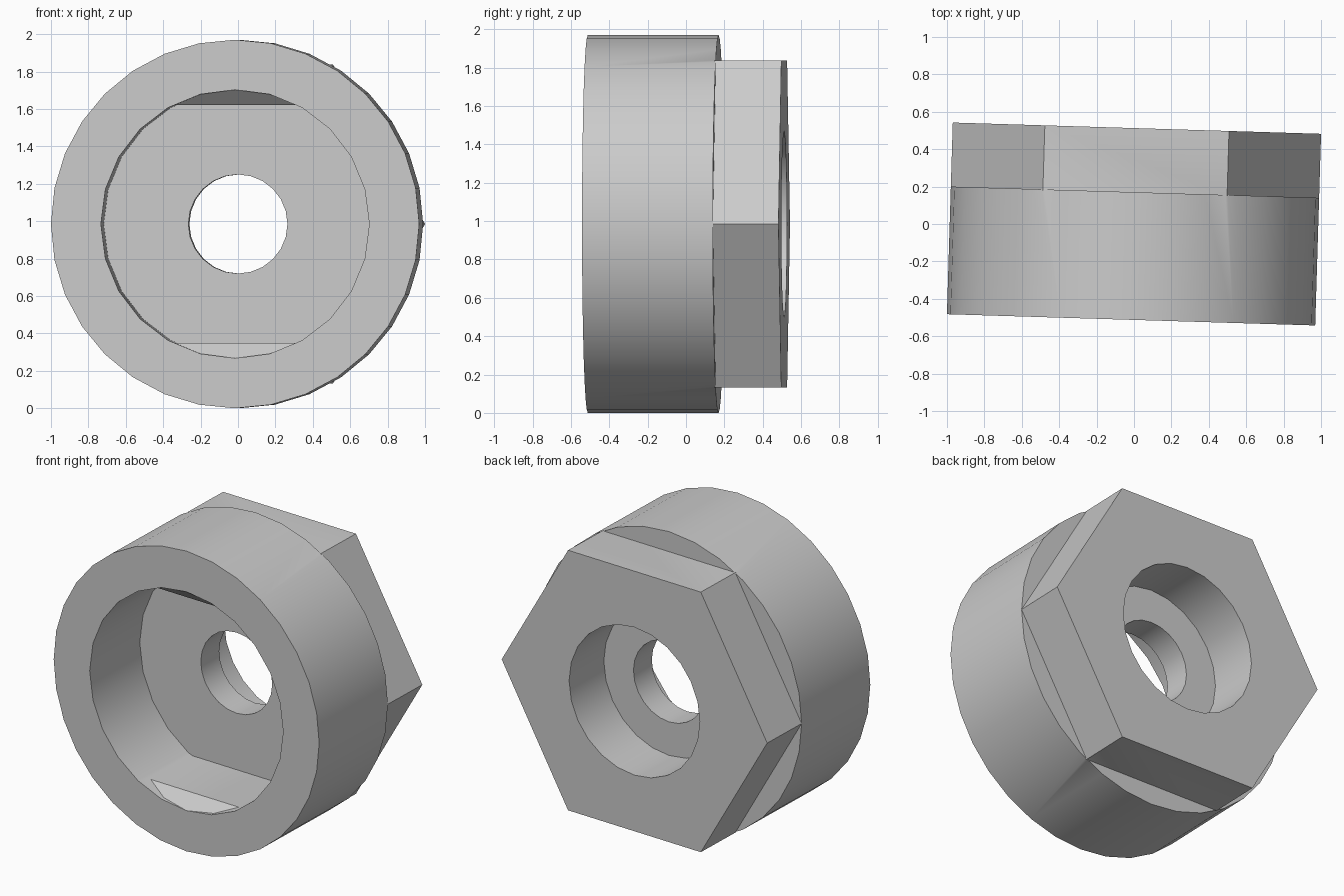
import bpy
import bmesh
from math import cos, sin, pi, radians
from mathutils import Matrix, Vector

cube = bpy.data.objects.get("Cube")
if cube:
    bpy.data.objects.remove(cube, do_unlink=True)

# Main sizes, along and around the y axis
RADIUS = 0.985
FRONT, BACK = -0.5125, 0.5125
SHOULDER = 0.17
BORE_RADIUS, BORE_FLOOR, FLAT = 0.718, -0.015, 0.635
POCKET_RADIUS, POCKET_FLOOR = 0.485, 0.1675
HOLE_RADIUS = 0.265
PLACE = Matrix.Translation((0, 0, RADIUS)) @ Matrix.Rotation(radians(-1.75), 4, "Z")

grey = bpy.data.materials.new("plain grey")
grey.use_nodes = True
colour = (0.6, 0.6, 0.6, 1)
grey.diffuse_color = colour
grey.node_tree.nodes["Principled BSDF"].inputs["Base Color"].default_value = colour


def extrude(name, outline, offset):
    """Solid made by moving a flat outline along an offset."""
    bm = bmesh.new()
    face = bm.faces.new([bm.verts.new(p) for p in outline])
    moved = bmesh.ops.extrude_face_region(bm, geom=[face], use_keep_orig=True)
    verts = [v for v in moved["geom"] if isinstance(v, bmesh.types.BMVert)]
    bmesh.ops.translate(bm, verts=verts, vec=Vector(offset))
    bmesh.ops.recalc_face_normals(bm, faces=bm.faces)
    mesh = bpy.data.meshes.new(name)
    bm.to_mesh(mesh)
    bm.free()
    mesh.materials.append(grey)
    obj = bpy.data.objects.new(name, mesh)
    bpy.context.collection.objects.link(obj)
    obj.matrix_world = PLACE
    return obj


def prism(name, sides, radius, y0, y1):
    """Regular prism along y with a corner on +x."""
    turns = [2 * pi * i / sides for i in range(sides)]
    ring = [(radius * cos(a), y0, radius * sin(a)) for a in turns]
    return extrude(name, ring, (0, y1 - y0, 0))


def combine(target, tool, operation):
    """Apply a boolean and remove the tool."""
    tool.hide_render = True
    mod = target.modifiers.new(operation.lower(), "BOOLEAN")
    mod.object, mod.operation, mod.solver = tool, operation, "EXACT"
    bpy.context.view_layer.update()
    bpy.context.view_layer.objects.active = target
    bpy.ops.object.modifier_apply(modifier=mod.name)
    bpy.data.objects.remove(tool, do_unlink=True)


# Round collar with a hexagonal head behind it
nut = prism("hex_nut_body", 32, RADIUS, FRONT, SHOULDER)
combine(nut, prism("hex_head", 6, RADIUS, SHOULDER - 0.005, BACK), "UNION")

# Front bore with top and bottom flats, each with a sloped lead-in
start = FRONT - 0.12
slope_end = FRONT + BORE_RADIUS - FLAT
half = [(start, BORE_RADIUS + 0.12), (slope_end, FLAT), (BORE_FLOOR, FLAT)]
side = half + [(y, -z) for y, z in reversed(half)]
bore = prism("front_bore", 24, BORE_RADIUS, FRONT - 0.1, 0.1)
limits = extrude("bore_limits", [(-0.8, y, z) for y, z in side], (1.6, 0, 0))
combine(bore, limits, "INTERSECT")
combine(nut, bore, "DIFFERENCE")

# Rear pocket and through hole
combine(nut, prism("rear_pocket", 24, POCKET_RADIUS, POCKET_FLOOR, BACK + 0.1), "DIFFERENCE")
combine(nut, prism("through_hole", 24, HOLE_RADIUS, FRONT - 0.1, BACK + 0.2), "DIFFERENCE")

# Smooth round walls, crisp edges
bpy.ops.object.select_all(action="DESELECT")
nut.select_set(True)
bpy.context.view_layer.objects.active = nut
bpy.ops.object.shade_smooth_by_angle(angle=radians(30))
